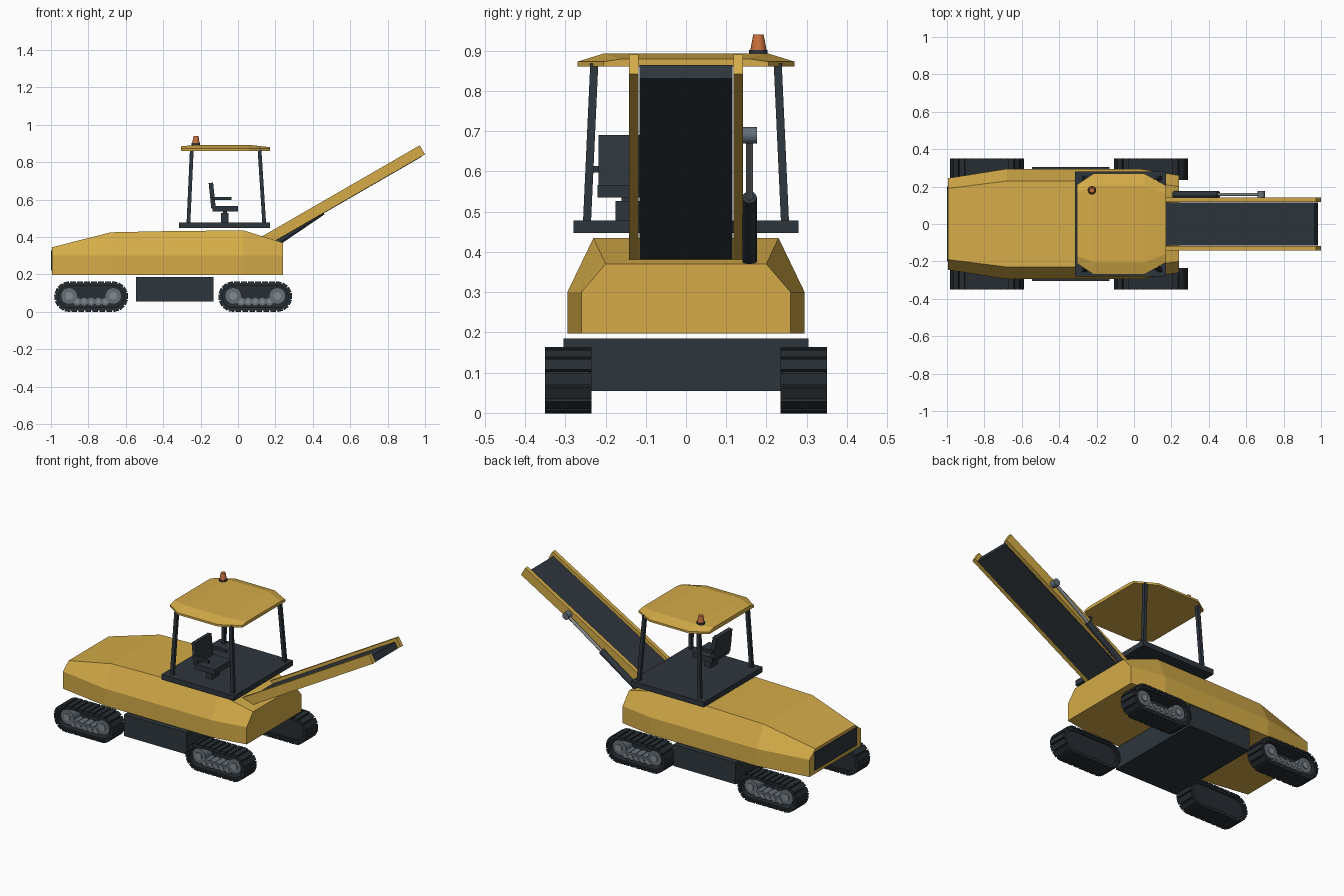
import bpy, bmesh, math
from mathutils import Vector, Matrix

if "Cube" in bpy.data.objects:
    bpy.data.objects.remove(bpy.data.objects["Cube"])


def material(name, rgb):
    m = bpy.data.materials.new(name)
    m.use_nodes = True
    m.diffuse_color = (*rgb, 1)
    bsdf = m.node_tree.nodes["Principled BSDF"]
    bsdf.inputs["Base Color"].default_value = (*rgb, 1)
    bsdf.inputs["Roughness"].default_value = 0.6
    return m


YELLOW = material("machine yellow", (0.66, 0.41, 0.065))
DARK = material("dark slate", (0.027, 0.037, 0.046))
BLACK = material("track black", (0.020, 0.026, 0.032))
GREY = material("wheel grey", (0.13, 0.16, 0.19))
STEEL = material("rod steel", (0.24, 0.26, 0.28))
ORANGE = material("beacon orange", (0.58, 0.16, 0.045))


def finish(name, bm, mat, smooth=False):
    bmesh.ops.recalc_face_normals(bm, faces=bm.faces)
    mesh = bpy.data.meshes.new(name)
    bm.to_mesh(mesh)
    bm.free()
    mesh.materials.append(mat)
    obj = bpy.data.objects.new(name, mesh)
    bpy.context.collection.objects.link(obj)
    if smooth:
        bpy.ops.object.select_all(action="DESELECT")
        obj.select_set(True)
        bpy.context.view_layer.objects.active = obj
        bpy.ops.object.shade_smooth_by_angle(angle=math.radians(35))
    return obj


def add_box(bm, centre, size, angle=0.0):
    """Box turned about the y axis."""
    mat = (Matrix.Translation(centre) @ Matrix.Rotation(angle, 4, "Y")
           @ Matrix.Diagonal((*size, 1)))
    bmesh.ops.create_cube(bm, size=1, matrix=mat)


def box(name, x, y, z, mat):
    bm = bmesh.new()
    lo, hi = Vector((x[0], y[0], z[0])), Vector((x[1], y[1], z[1]))
    add_box(bm, (lo + hi) / 2, hi - lo)
    return finish(name, bm, mat)


def add_rod(bm, a, b, r1, r2=None, sides=16):
    a, b = Vector(a), Vector(b)
    mat = Matrix.Translation((a + b) / 2) @ (b - a).to_track_quat("Z", "Y").to_matrix().to_4x4()
    bmesh.ops.create_cone(bm, cap_ends=True, segments=sides, radius1=r1,
                          radius2=r1 if r2 is None else r2, depth=(b - a).length, matrix=mat)


def rod(name, a, b, r1, mat, r2=None, sides=16, smooth=True):
    bm = bmesh.new()
    add_rod(bm, a, b, r1, r2, sides)
    return finish(name, bm, mat, smooth)


def bridge(bm, r1, r2):
    n = len(r1)
    for i in range(n):
        j = (i + 1) % n
        bm.faces.new((r1[i], r1[j], r2[j], r2[i]))


def loft(name, sections, bottom, shoulder, mat):
    """Hull along x from sections of (x, half width, top half width, top z)."""
    bm = bmesh.new()
    rings = []
    for x, w, tw, top in sections:
        half = [(w, bottom), (w, shoulder), (tw, top)]
        pts = half + [(-y, z) for y, z in reversed(half)]
        rings.append([bm.verts.new((x, y, z)) for y, z in pts])
    for a, b in zip(rings, rings[1:]):
        bridge(bm, a, b)
    bm.faces.new(rings[0])
    bm.faces.new(rings[-1])
    return finish(name, bm, mat)


# Hull, rear grille and undercarriage
loft("hull", [(-0.995, 0.245, 0.19, 0.345), (-0.68, 0.295, 0.23, 0.425),
              (-0.35, 0.295, 0.23, 0.432), (0.03, 0.295, 0.23, 0.435),
              (0.24, 0.26, 0.20, 0.37)], 0.197, 0.30, YELLOW)
box("rear_grille", (-1.0, -0.99), (-0.2, 0.2), (0.22, 0.328), DARK)
box("undercarriage", (-0.545, -0.13), (-0.305, 0.305), (0.055, 0.185), DARK)

# Crawler tracks
R, HALF = 0.081, 0.116
STRAIGHT, ARC = 2 * HALF, math.pi * R


def track_point(d, inset=0.0):
    """Point and heading at distance d round the track loop."""
    d %= 2 * (STRAIGHT + ARC)
    side = 1 if d < STRAIGHT + ARC else -1
    d = d if side == 1 else d - STRAIGHT - ARC
    r = R - inset
    if d < STRAIGHT:
        p, turn = (-HALF + d, r), 0
    else:
        turn = (d - STRAIGHT) / R
        p = (HALF + r * math.sin(turn), r * math.cos(turn))
    return side * p[0], side * p[1], turn


def loop(bm, cx, y, inset, count=48):
    pts = [track_point(i * 2 * (STRAIGHT + ARC) / count, inset) for i in range(count)]
    return [bm.verts.new((cx + p[0], y, R + p[1])) for p in pts]


def track(label, cx, side):
    # Belt ring with separate pads
    bm = bmesh.new()
    rings = [loop(bm, cx, side * y, i) for y, i in
             ((0.24, 0.008), (0.345, 0.008), (0.345, 0.022), (0.24, 0.022))]
    for k in range(4):
        bridge(bm, rings[k], rings[(k + 1) % 4])
    count = 26
    step = 2 * (STRAIGHT + ARC) / count
    for i in range(count):
        px, pz, turn = track_point((i + 0.5) * step, 0.006)
        add_box(bm, (cx + px, side * 0.2925, R + pz), (step * 0.8, 0.115, 0.012), turn)
    finish(label + "_track", bm, BLACK)
    # Inner side frame
    bm = bmesh.new()
    a, b = loop(bm, cx, side * 0.25, 0.02), loop(bm, cx, side * 0.27, 0.02)
    bridge(bm, a, b)
    bm.faces.new(a)
    bm.faces.new(b)
    finish(label + "_track_frame", bm, BLACK)
    # Wheels, rollers and their hubs
    wheels, hubs = bmesh.new(), bmesh.new()
    spots = [(s * 0.118, 0.085, 0.045) for s in (-1, 1)]
    spots += [(k * 0.038, 0.055, 0.024) for k in range(-2, 3)]
    for wx, wz, r in spots:
        add_rod(wheels, (cx + wx, side * 0.26, wz), (cx + wx, side * 0.335, wz), r)
        add_rod(hubs, (cx + wx, side * 0.33, wz), (cx + wx, side * 0.341, wz), r * 0.45)
    finish(label + "_wheels", wheels, GREY, True)
    finish(label + "_wheel_hubs", hubs, STEEL, True)


for end, cx in (("rear", -0.785), ("front", 0.092)):
    for name, side in (("near", -1), ("far", 1)):
        track(end + "_" + name, cx, side)

# Cab platform, posts and roof
box("cab_platform", (-0.315, 0.17), (-0.28, 0.28), (0.447, 0.478), DARK)
bm = bmesh.new()
for x0, x1 in ((-0.265, -0.247), (0.14, 0.115)):
    for s in (-1, 1):
        rings = [[bm.verts.new((x + dx * 0.01, s * y + dy * 0.01, z))
                  for dx, dy in ((-1, -1), (1, -1), (1, 1), (-1, 1))]
                 for x, y, z in ((x0, 0.246, 0.475), (x1, 0.228, 0.868))]
        bridge(bm, *rings)
        bm.faces.new(rings[0])
        bm.faces.new(rings[1])
finish("cab_posts", bm, DARK)
loft("cab_roof", [(-0.305, 0.21, 0.17, 0.885), (-0.215, 0.27, 0.205, 0.893),
                  (0.055, 0.27, 0.205, 0.893), (0.172, 0.205, 0.16, 0.88)],
     0.861, 0.873, YELLOW)

# Warning beacon
rod("beacon_base", (-0.225, 0.18, 0.888), (-0.225, 0.18, 0.902), 0.023, DARK)
rod("beacon_lamp", (-0.225, 0.18, 0.902), (-0.225, 0.18, 0.94), 0.02, ORANGE, 0.013)

# Operator seat
SEAT_Y = -0.14
box("seat_pedestal", (-0.092, -0.05), (SEAT_Y - 0.035, SEAT_Y + 0.035), (0.475, 0.527), DARK)
box("seat_mount", (-0.08, -0.06), (SEAT_Y - 0.02, SEAT_Y + 0.02), (0.52, 0.54), DARK)
box("seat_cushion", (-0.135, 0.0), (SEAT_Y - 0.08, SEAT_Y + 0.08), (0.535, 0.567), DARK)
bm = bmesh.new()
add_box(bm, (-0.138, SEAT_Y, 0.622), (0.024, 0.156, 0.136), math.radians(-6))
finish("seat_back", bm, DARK)
for s in (-1, 1):
    y = SEAT_Y + s * 0.084
    box("armrest", (-0.14, -0.035), (y - 0.008, y + 0.008), (0.598, 0.614), DARK)

# Conveyor boom: side rails and belt
TILT = math.radians(30)
AXIS = Vector((math.cos(TILT), 0, math.sin(TILT)))


def beam(name, tip, length, width, depth, mat):
    bm = bmesh.new()
    add_box(bm, Vector(tip) - AXIS * length / 2, (length, width, depth), -TILT)
    finish(name, bm, mat)


for name, side in (("near", -1), ("far", 1)):
    beam(name + "_conveyor_rail", (0.986, side * 0.13, 0.866), 0.99, 0.024, 0.056, YELLOW)
beam("conveyor_belt", (0.975, 0, 0.848), 0.97, 0.23, 0.04, DARK)

# Hydraulic lift ram
foot, top = Vector((0.215, 0.158, 0.375)), Vector((0.68, 0.158, 0.69))
sleeve = foot.lerp(top, 0.51)
rod("ram_cylinder", foot, sleeve, 0.018, DARK, sides=12)
rod("ram_rod", sleeve, top, 0.009, STEEL, sides=12)
rod("ram_eye", (0.68, 0.14, 0.69), (0.68, 0.176, 0.69), 0.021, GREY, sides=12)
